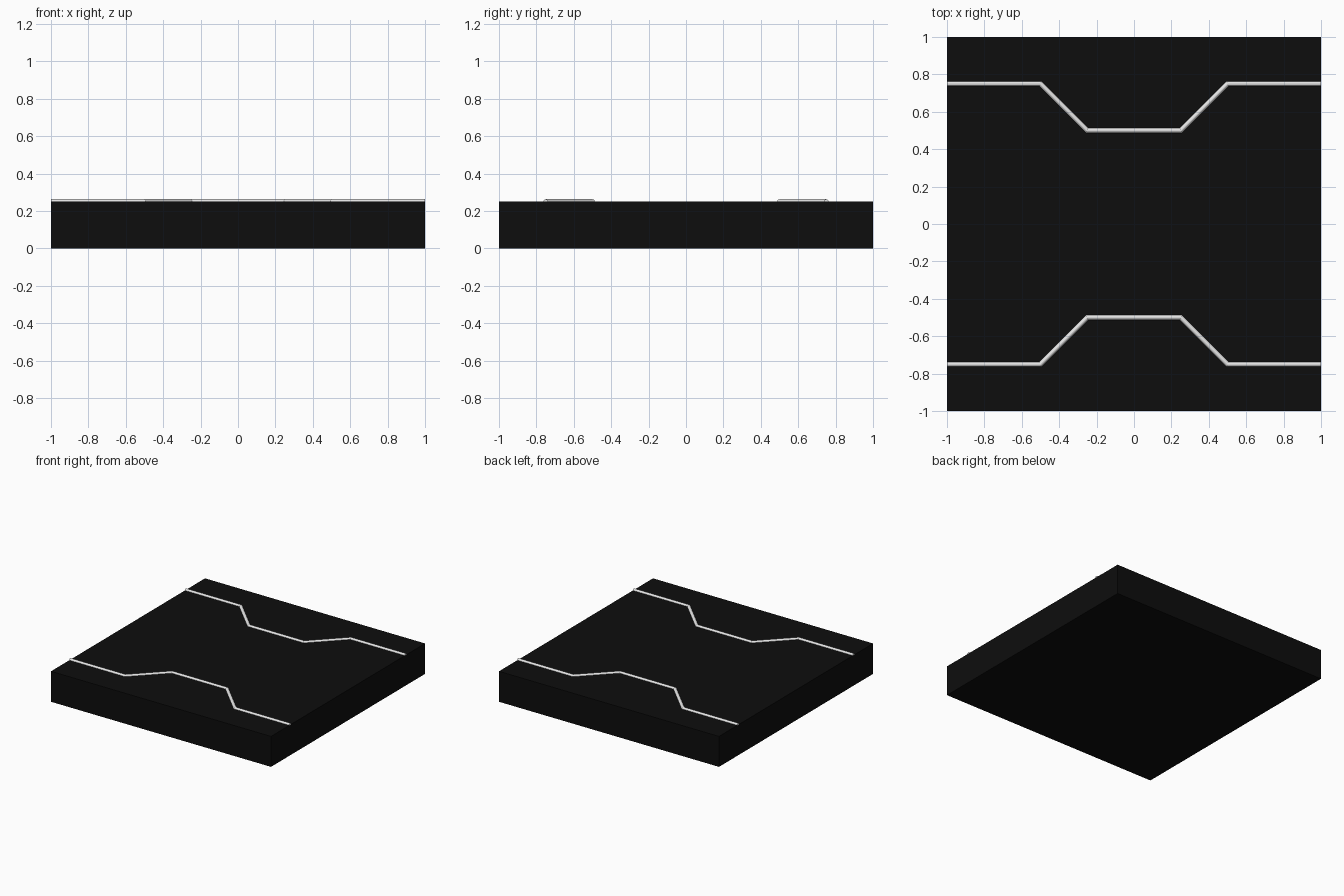
import bpy, bmesh, math
from mathutils import Vector

if "Cube" in bpy.data.objects:
    bpy.data.objects.remove(bpy.data.objects["Cube"])


def material(name, rgb):
    m = bpy.data.materials.new(name)
    m.diffuse_color = (*rgb, 1)
    m.use_nodes = True
    m.node_tree.nodes["Principled BSDF"].inputs["Base Color"].default_value = m.diffuse_color
    return m


black = material("matte black", (0.004, 0.004, 0.004))
white = material("light line", (0.8, 0.8, 0.8))


def add_object(name, bm, mat):
    bmesh.ops.recalc_face_normals(bm, faces=bm.faces)
    me = bpy.data.meshes.new(name)
    bm.to_mesh(me)
    bm.free()
    ob = bpy.data.objects.new(name, me)
    bpy.context.collection.objects.link(ob)
    me.materials.append(mat)
    return ob


# Square floor slab
TOP = 0.25
bm = bmesh.new()
bmesh.ops.create_cube(bm, size=1)
for v in bm.verts:
    v.co = (v.co.x * 2, v.co.y * 2, (v.co.z + 0.5) * TOP)
add_object("floor_slab", bm, black)

# Raised half-round lines with mitred corners
PATH = [(-1, .75), (-.5, .75), (-.25, .5), (.25, .5), (.5, .75), (1, .75)]
RADIUS, STEPS = 0.0125, 6


def raised_line(name, side):
    pts = [Vector((x, y * side)) for x, y in PATH]
    dirs = [(b - a).normalized() for a, b in zip(pts, pts[1:])]
    bm = bmesh.new()
    rings = []
    for i, p in enumerate(pts):
        d0, d1 = dirs[max(i - 1, 0)], dirs[min(i, len(dirs) - 1)]
        t = (d0 + d1).normalized()
        across = Vector((-t.y, t.x)) / t.dot(d0)
        ring = []
        for k in range(STEPS + 1):
            a = math.pi * k / STEPS
            q = p + across * RADIUS * math.cos(a)
            ring.append(bm.verts.new((q.x, q.y, TOP + RADIUS * math.sin(a))))
        rings.append(ring)
    n = STEPS + 1
    for r0, r1 in zip(rings, rings[1:]):
        for k in range(n):
            j = (k + 1) % n
            bm.faces.new((r0[k], r0[j], r1[j], r1[k]))
    bm.faces.new(rings[0])
    bm.faces.new(rings[-1])
    add_object(name, bm, white)


raised_line("back_line", 1)
raised_line("front_line", -1)
